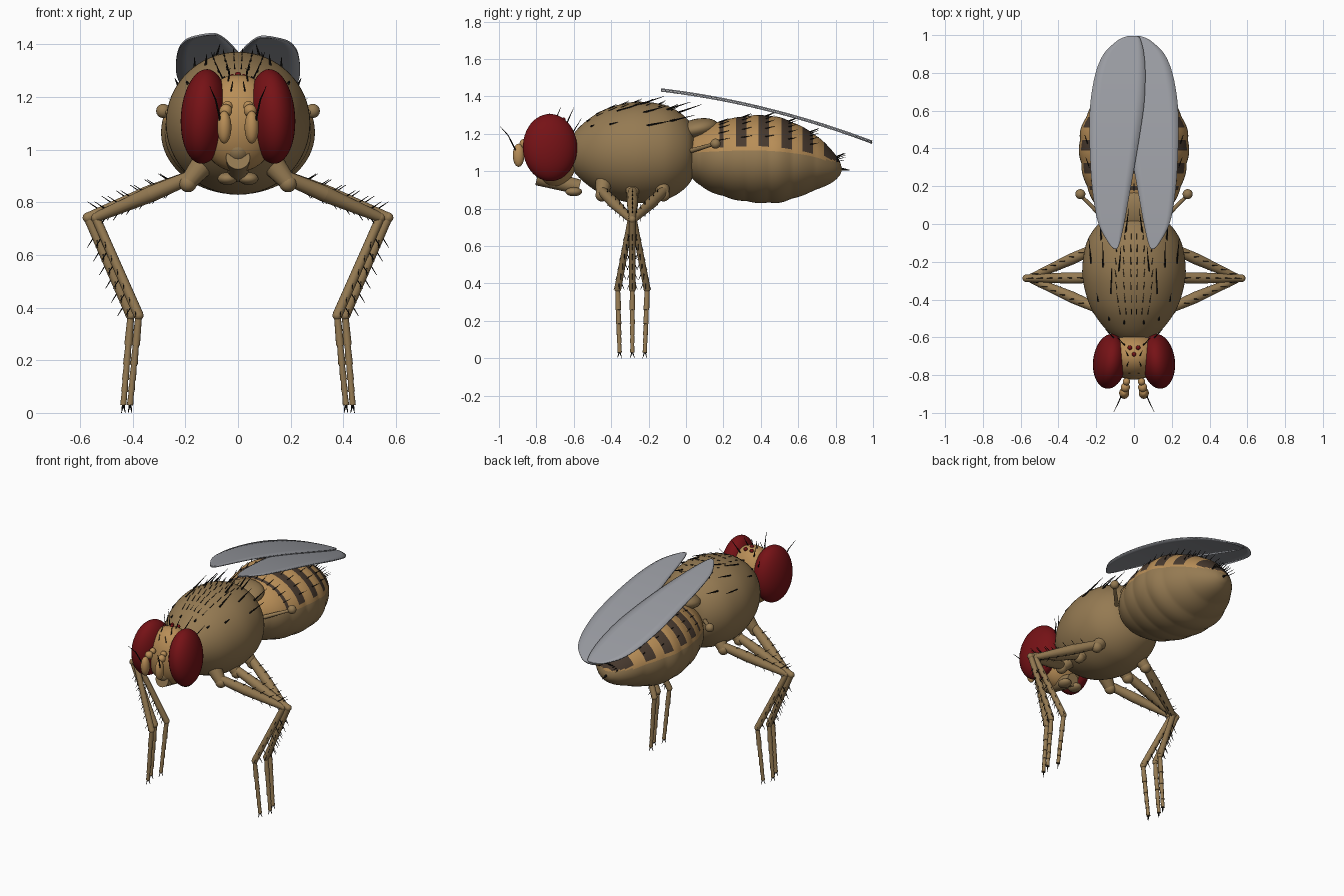
import bpy, bmesh, math
from mathutils import Vector as V, Matrix as M
from mathutils.bvhtree import BVHTree

if "Cube" in bpy.data.objects:
    bpy.data.objects.remove(bpy.data.objects["Cube"])


def mat(name, r, g, b):
    m = bpy.data.materials.new(name)
    m.diffuse_color = (r, g, b, 1)
    m.use_nodes = True
    m.node_tree.nodes["Principled BSDF"].inputs["Base Color"].default_value = m.diffuse_color
    return m


BROWN = mat("body brown", 0.30, 0.195, 0.085)
AMBER = mat("amber tan", 0.48, 0.27, 0.095)
BAND = mat("dark band", 0.065, 0.042, 0.028)
RED = mat("eye red", 0.18, 0.006, 0.008)
BLACK = mat("bristle black", 0.008, 0.007, 0.006)
WING = mat("wing grey", 0.32, 0.33, 0.36)


def finish(name, bm, *mats):
    me = bpy.data.meshes.new(name)
    bmesh.ops.recalc_face_normals(bm, faces=bm.faces)
    bm.to_mesh(me)
    bm.free()
    for m in mats:
        me.materials.append(m)
    me.shade_smooth()
    me.set_sharp_from_angle(angle=math.radians(40))
    ob = bpy.data.objects.new(name, me)
    bpy.context.collection.objects.link(ob)
    return ob


def cone(bm, a, b, r1, r2, seg=14):
    a, b = V(a), V(b)
    rot = (b - a).to_track_quat('Z', 'Y').to_matrix().to_4x4()
    bmesh.ops.create_cone(bm, cap_ends=True, segments=seg, radius1=r1, radius2=r2,
                          depth=(b - a).length, matrix=M.Translation((a + b) / 2) @ rot)


def ball(bm, c, r, rot=M(), seg=20):
    r = (r, r, r) if isinstance(r, float) else r
    bmesh.ops.create_uvsphere(bm, u_segments=seg, v_segments=seg * 2 // 3, radius=1,
                              matrix=M.Translation(c) @ rot @ M.Diagonal((*r, 1)))


def spline(pts, n):
    """Smooth curve through the given tuples, n steps per span."""
    P = [V(p) for p in pts]
    P = [2 * P[0] - P[1]] + P + [2 * P[-1] - P[-2]]
    out = []
    for i in range(1, len(P) - 2):
        a, b, c, d = P[i - 1:i + 3]
        for k in range(n):
            t = k / n
            out.append(0.5 * (2 * b + (c - a) * t + (2 * a - 5 * b + 4 * c - d) * t * t
                              + (3 * b - a - 3 * c + d) * t ** 3))
    return out + [P[-2]]


def loft(pts, ratio, n, seg=64, swell=lambda y: 1):
    """Body shell from (y, radius, centre height) stations."""
    bm = bmesh.new()
    rings = []
    for y, r, zc in spline(pts, n):
        r = max(r, 0.002) * swell(y)
        rings.append([bm.verts.new((r * ratio * math.sin(2 * math.pi * k / seg), y,
                                    zc + r * math.cos(2 * math.pi * k / seg))) for k in range(seg)])
    for p, q in zip(rings, rings[1:]):
        for k in range(seg):
            bm.faces.new((p[k], p[k - 1], q[k - 1], q[k]))
    bm.faces.new(rings[0])
    bm.faces.new(rings[-1])
    return bm, BVHTree.FromBMesh(bm)


def bristle(bm, tree, y, ang, zc, length, lift, r, inward=0.0):
    """Backward-leaning hair rooted on a body shell."""
    d = V((math.sin(ang), 0, math.cos(ang)))
    hit = tree.ray_cast(V((0, y, zc)), d)[0]
    if hit:
        way = (d * lift + V((-inward * math.copysign(1, ang), 1, 0))).normalized()
        cone(bm, hit - way * 0.01, hit + way * length, r, r * 0.2, 6)


hairs = bmesh.new()

# Thorax
bm, tree = loft([(-.63, .0, 1.1), (-.61, .085, 1.1), (-.54, .163, 1.1), (-.43, .232, 1.1), (-.28, .27, 1.1),
                 (-.14, .26, 1.1), (-.05, .225, 1.1), (.02, .163, 1.1), (.045, .09, 1.1), (.05, .0, 1.1)], 1.01, 5)
finish("thorax", bm, BROWN)
for s in (-1, 1):
    for y, a in ((-.52, .3), (-.5, .75), (-.4, .9), (-.36, .5), (-.24, .3), (-.22, .65), (-.2, 1.0),
                 (-.1, .4), (-.08, .8), (-.04, .2)):
        bristle(hairs, tree, y, s * a, 1.1, .13, .35, .0055, .2)
    for i in range(7):
        for a in (.06, .2, .36):
            bristle(hairs, tree, -.47 + i * .065, s * a, 1.1, .04, .5, .003)

# Scutellum
bm = bmesh.new()
ball(bm, (0, .06, 1.225), (.13, .115, .055), M.Rotation(.2, 4, 'X'), 28)
finish("scutellum", bm, BROWN)

# Abdomen with amber upper plates and dark bands
bands = ((.175, .2), (.27, .32), (.385, .443), (.51, .565), (.62, .68), (.74, .82))
bm, tree = loft([(0, .06, 1.075), (.04, .12, 1.075), (.11, .166, 1.07), (.2, .2, 1.068), (.3, .222, 1.066),
                 (.4, .231, 1.065), (.5, .224, 1.06), (.6, .19, 1.055), (.7, .141, 1.045), (.78, .085, 1.025),
                 (.82, .04, 1.015), (.835, .0, 1.01)], 1.24, 9,
                swell=lambda y: 1 + .022 * abs(math.sin(math.pi * (y - .2) / .122)))
for f in bm.faces:
    c = f.calc_center_median()
    ang = math.atan2(c.z - (1.075 - .03 * c.y - .04 * max(0, c.y - .5)), abs(c.x) / 1.24)
    if ang > .17:
        f.material_index = 1
    if ang > .28 and any(a < c.y < b for a, b in bands):
        f.material_index = 2
finish("abdomen", bm, BROWN, AMBER, BAND)
for a, b in bands:
    for k in range(-5, 6):
        bristle(hairs, tree, b - .015, k * .22, 1.06 if b < .7 else 1.02, .05, .4, .0035)
cone(hairs, (0, .81, 1.015), (0, .875, 1.005), .01, .002, 6)

# Head, simple eyes, face parts
bm = bmesh.new()
ball(bm, (0, -.7, 1.1), (.155, .125, .185), seg=32)
finish("head", bm, AMBER)
bm = bmesh.new()
for x, y, z in ((-.022, -.655, 1.275), (.022, -.655, 1.275), (0, -.69, 1.284)):
    ball(bm, (x, y, z), .012, seg=12)
finish("ocelli", bm, RED)
bm = bmesh.new()
cone(bm, (0, -.795, .97), (0, -.57, .915), .046, .04, 20)
ball(bm, (0, -.74, 1.0), (.055, .07, .06))
for s in (-1, 1):
    ball(bm, (s * .04, -.6, .89), (.038, .045, .024))
finish("proboscis", bm, BROWN)

for s, side in ((-1, "left"), (1, "right")):
    # Compound eye
    bm = bmesh.new()
    ball(bm, (s * .128, -.727, 1.126), (.088, .146, .18), M.Rotation(s * .12, 4, 'Z') @ M.Rotation(s * -.07, 4, 'Y'), 36)
    finish(side + "_eye", bm, RED)

    # Antenna with its feeler hair
    bm = bmesh.new()
    ball(bm, (s * .04, -.835, 1.165), .02, seg=14)
    ball(bm, (s * .046, -.865, 1.148), .025, seg=14)
    ball(bm, (s * .052, -.895, 1.085), (.027, .031, .062))
    finish(side + "_antenna", bm, AMBER)
    cone(hairs, (s * .065, -.905, 1.1), (s * .085, -.95, 1.19), .004, .003, 6)
    cone(hairs, (s * .085, -.95, 1.19), (s * .107, -.995, 1.24), .003, .001, 6)

    # Head bristles
    for a, b in (((.03, -.7, 1.27), (.045, -.67, 1.34)), ((.05, -.64, 1.25), (.09, -.6, 1.34)),
                 ((.04, -.76, 1.24), (.03, -.73, 1.31)), ((.1, -.61, 1.2), (.15, -.56, 1.28)),
                 ((.03, -.79, 1.2), (.02, -.79, 1.26))):
        cone(hairs, (s * a[0], *a[1:]), (s * b[0], *b[1:]), .004, .001, 6)

    # Haltere
    bm = bmesh.new()
    cone(bm, (s * .16, .03, 1.11), (s * .28, .15, 1.145), .013, .009)
    ball(bm, (s * .284, .158, 1.147), .027)
    finish(side + "_haltere", bm, BROWN)

    # Wing: rows of y, inner edge, outer edge
    bm = bmesh.new()
    rows = []
    for y, xi, xo in spline([(-.133, .09, .105), (-.1, .075, .135), (0, .052, .188), (.15, .025, .217),
                             (.3, -.002, .23), (.5, -.035, .236), (.65, -.055, .23), (.8, -.06, .203),
                             (.9, -.053, .16), (.96, -.04, .1), (.985, -.03, .06), (.995, -.015, .025)], 4):
        t = (y + .133) / 1.13
        z = 1.435 - .134 * t - .146 * t * t + (.004 if s < 0 else -.006)
        rows.append([bm.verts.new((s * (xi + (xo - xi) * k / 6), y, z)) for k in range(7)])
    for p, q in zip(rows, rows[1:]):
        for k in range(6):
            bm.faces.new((p[k], p[k + 1], q[k + 1], q[k]))
    wing = finish(side + "_wing", bm, WING)
    sol = wing.modifiers.new("thickness", 'SOLIDIFY')
    sol.thickness, sol.offset = .008, 0

    # Legs
    for leg, hy, ky, ay, fy, out in (("front", -.45, -.295, -.365, -.355, 0), ("middle", -.285, -.287, -.287, -.287, .03),
                                     ("hind", -.12, -.28, -.208, -.22, 0)):
        P = lambda x, y, z: V((s * x, y, z))
        hip, knee = P(.185, hy, .893), P(.54 + out, ky, .742)
        ankle, foot = P(.377 + out, ay, .37), P(.41 + out * .85, fy, .03)
        mid = hip.lerp(knee, .4)
        bm = bmesh.new()
        cone(bm, P(.12, hy * .9 - .03, .96), P(.19, hy, .875), .05, .032)
        ball(bm, P(.19, hy, .872), .034)
        cone(bm, hip, mid, .026, .031)
        cone(bm, mid, knee, .031, .019)
        ball(bm, knee, .02)
        cone(bm, knee, ankle, .017, .019)
        ball(bm, ankle, .018)
        cuts = (0, .33, .55, .72, .85, 1)
        for a, b in zip(cuts, cuts[1:]):
            cone(bm, ankle.lerp(foot, a), ankle.lerp(foot, b), .0125 - a * .003, .0155 - a * .004)
        finish(f"{side}_{leg}_leg", bm, BROWN)
        # Leg hairs and claws
        for i in range(6):
            f = .2 + i * .14
            p = hip.lerp(knee, f)
            cone(hairs, p + P(0, 0, .018), p + P(.04, 0, .045), .003, .001, 5)
            cone(hairs, p - P(0, 0, .018), p + P(.02, 0, -.048), .003, .001, 5)
            p = knee.lerp(ankle, f)
            cone(hairs, p + P(.01, 0, 0), p + P(.035, 0, -.04), .003, .001, 5)
            cone(hairs, p + P(0, .01, 0), p + P(-.005, .028, -.04), .003, .001, 5)
            cone(hairs, p - P(0, .01, 0), p + P(-.005, -.028, -.04), .003, .001, 5)
        for d in (-.012, .012):
            cone(hairs, foot + V((0, 0, .008)), foot + V((d * .6, d, -.03)), .005, .001, 6)

finish("bristles", hairs, BLACK)
